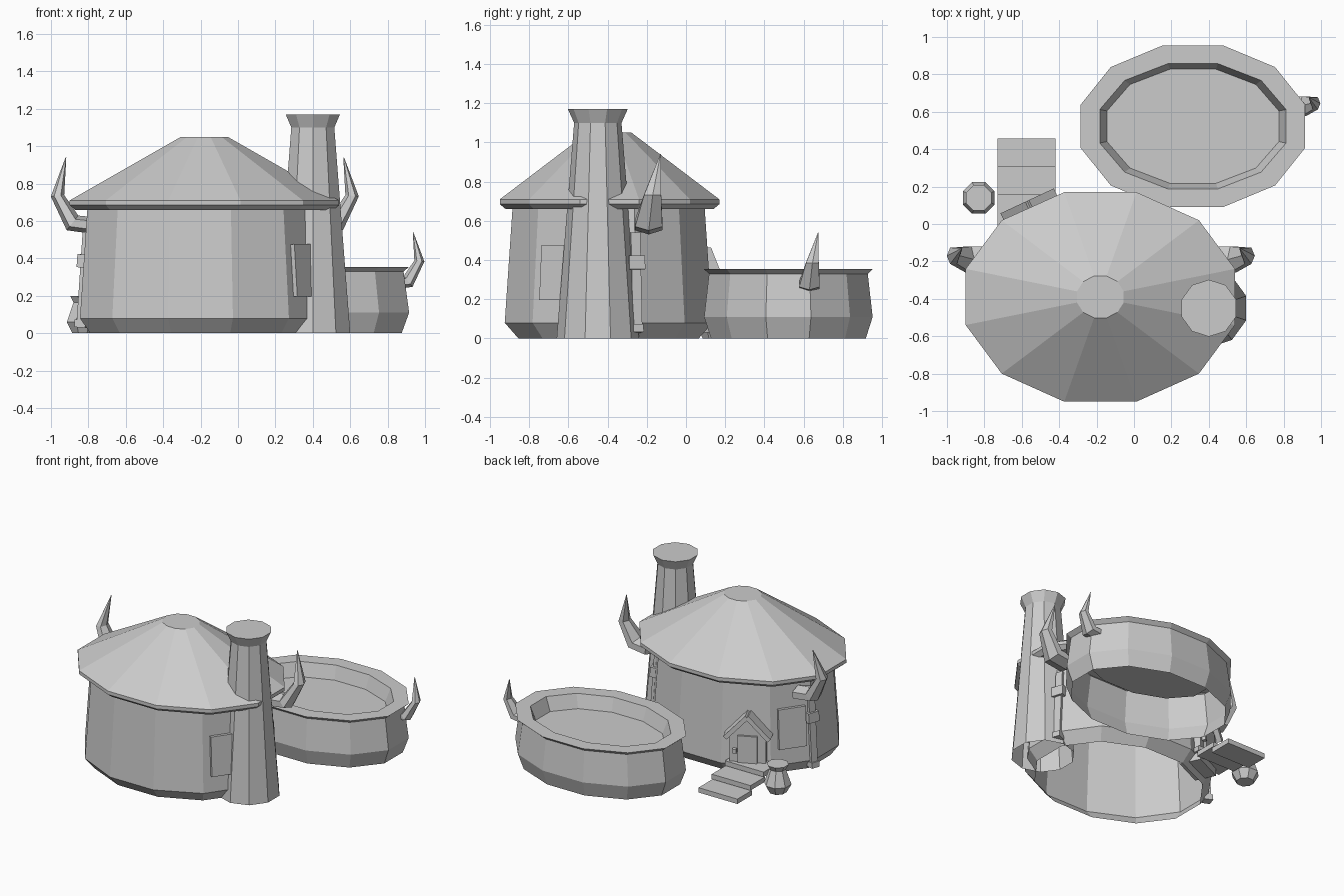
import bpy, bmesh, math
from mathutils import Matrix, Vector

cube = bpy.data.objects.get("Cube")
if cube:
    bpy.data.objects.remove(cube, do_unlink=True)

grey = bpy.data.materials.new("plain_grey")
grey.use_nodes = True
tone = (0.6, 0.6, 0.6, 1)
grey.diffuse_color = tone
grey.node_tree.nodes["Principled BSDF"].inputs["Base Color"].default_value = tone


def finish(name, bm, matrix=None):
    mesh = bpy.data.meshes.new(name)
    bm.to_mesh(mesh)
    bm.free()
    mesh.materials.append(grey)
    obj = bpy.data.objects.new(name, mesh)
    if matrix:
        obj.matrix_world = matrix
    bpy.context.collection.objects.link(obj)
    return obj


def skin(bm, rings, cap_end=True, cap_start=False):
    """Join rings of points with quads."""
    loops = [[bm.verts.new(p) for p in ring] for ring in rings]
    n = len(loops[0])
    for low, high in zip(loops, loops[1:]):
        for i in range(n):
            j = (i + 1) % n
            bm.faces.new((low[i], low[j], high[j], high[i]))
    if cap_end:
        bm.faces.new(loops[-1])
    if cap_start:
        bm.faces.new(loops[0][::-1])


def loft(name, centre, profile, sides=12, cap_end=True, cap_start=False):
    """Stack of oval rings; profile holds (half width, half depth, height)."""
    step = 2 * math.pi / sides
    grow = 1 / math.cos(step / 2)
    rings = [[(centre[0] + rx * grow * math.cos((i + .5) * step),
               centre[1] + ry * grow * math.sin((i + .5) * step), z)
              for i in range(sides)] for rx, ry, z in profile]
    bm = bmesh.new()
    skin(bm, rings, cap_end, cap_start)
    return finish(name, bm)


def box(name, size, matrix):
    bm = bmesh.new()
    bmesh.ops.create_cube(bm, size=1)
    bmesh.ops.scale(bm, vec=size, verts=bm.verts)
    return finish(name, bm, matrix)


# Hut walls, open underneath, and the overhanging roof
HUT = Vector((-.2, -.395, 0))
loft("hut_wall", HUT, [(.59, .46, 0), (.645, .53, .08), (.605, .49, .67)], cap_end=False)
loft("hut_roof", (-.18, -.39),
     [(.59, .48, .66), (.69, .53, .66), (.72, .56, .685), (.72, .56, .71), (.125, .112, 1.05)])

# Chimney with a flared cap
loft("chimney", (.4, -.45),
     [(.2, .2, 0), (.115, .115, 1.1), (.145, .145, 1.17)], sides=10)

# Oval pool with a flared rim and a raised floor
loft("pool", (.315, .5225),
     [(.56, .395, 0), (.6, .43, .11), (.57, .405, .33), (.6, .4325, .355),
      (.498, .335, .355), (.46, .305, .26)])

# Clay pot
loft("pot", (-.83, .14), [(.055, .055, 0), (.085, .085, .06), (.05, .05, .165),
                          (.068, .068, .2)], sides=8, cap_start=True)


# Curved horns: x offset, y, z, in-plane half thickness, sideways half width
HORN = [(.58, -.19, .575, .045, .08), (.70, -.19, .59, .05, .08),
        (.78, -.17, .735, .036, .05), (.735, -.13, .94, .002, .002)]


def horn(name, origin, side, scale=1.0):
    tip = HORN[-1]
    rings = []
    for k, (x, y, z, thick, wide) in enumerate(HORN):
        a, b = HORN[max(k - 1, 0)], HORN[min(k + 1, len(HORN) - 1)]
        along = Vector((b[0] - a[0], 0, b[2] - a[2])).normalized()
        across = Vector((along.z, 0, -along.x))
        mid = Vector((x - tip[0], y - tip[1], z - tip[2]))
        ring = []
        for i in range(6):
            t = i * math.pi / 3
            p = (mid + across * thick * math.cos(t) + Vector((0, wide * math.sin(t), 0))) * scale
            ring.append((origin[0] + side * p.x, origin[1] + p.y, origin[2] + p.z))
        rings.append(ring)
    bm = bmesh.new()
    skin(bm, rings, cap_start=True)
    bmesh.ops.recalc_face_normals(bm, faces=bm.faces)
    return finish(name, bm)


horn("hut_horn_left", (.565, -.13, .94), 1)
horn("hut_horn_right", (-.92, -.13, .94), -1)
horn("pool_horn", (.936, .675, .54), 1, .75)


def on_wall(degrees, z, out=0.0):
    """Placement on the leaning hut wall: local x points outward."""
    t = math.radians(degrees)
    k = (z - .08) / .59
    rx, ry = .645 - .04 * k, .53 - .04 * k
    turn = math.atan2(math.sin(t) / ry, math.cos(t) / rx)
    spot = HUT + Vector((rx * math.cos(t), ry * math.sin(t), z))
    return (Matrix.Translation(spot) @ Matrix.Rotation(turn, 4, 'Z')
            @ Matrix.Rotation(math.radians(-4), 4, 'Y') @ Matrix.Translation((out, 0, 0)))


# Shuttered windows
for name, angle in (("window_left", -30), ("window_right", 150)):
    box(name, (.05, .19, .28), on_wall(angle, .335))

# Wall posts under the horns, with brackets and feet
for name, angle in (("left", 15), ("right", 165)):
    box("post_" + name, (.04, .05, .5), on_wall(angle, .29, .012))
    box("bracket_" + name, (.07, .085, .07), on_wall(angle, .385, .012))
    box("post_foot_" + name, (.06, .06, .04), on_wall(angle, .05, .012))

# Gabled porch on the back wall; local x runs across, local y outward
porch = Matrix.Translation((-.565, .11, 0)) @ Matrix.Rotation(math.radians(25), 4, 'Z')
outline = [(-.12, .03), (.12, .03), (.12, .3), (0, .43), (-.12, .3)]
bm = bmesh.new()
skin(bm, [[(x, y, z) for x, z in outline] for y in (-.02, -.17)], cap_start=True)
bmesh.ops.recalc_face_normals(bm, faces=bm.faces)
finish("porch", bm, porch)
for name, side in (("left", 1), ("right", -1)):
    box("porch_roof_" + name, (.215, .19, .03),
        porch @ Matrix.Translation((side * .073, -.08, .375))
        @ Matrix.Rotation(side * math.radians(47), 4, 'Y'))
box("door_panel", (.13, .02, .22), porch @ Matrix.Translation((0, -.015, .2)))
box("door_knob", (.025, .03, .03), porch @ Matrix.Translation((.085, -.01, .2)))

# Steps leading up to the porch
for i in range(3):
    box("step_%d" % (i + 1), (.31, .165, .035),
        Matrix.Translation((-.575, .375 - .15 * i, .02 + .04 * i)))
